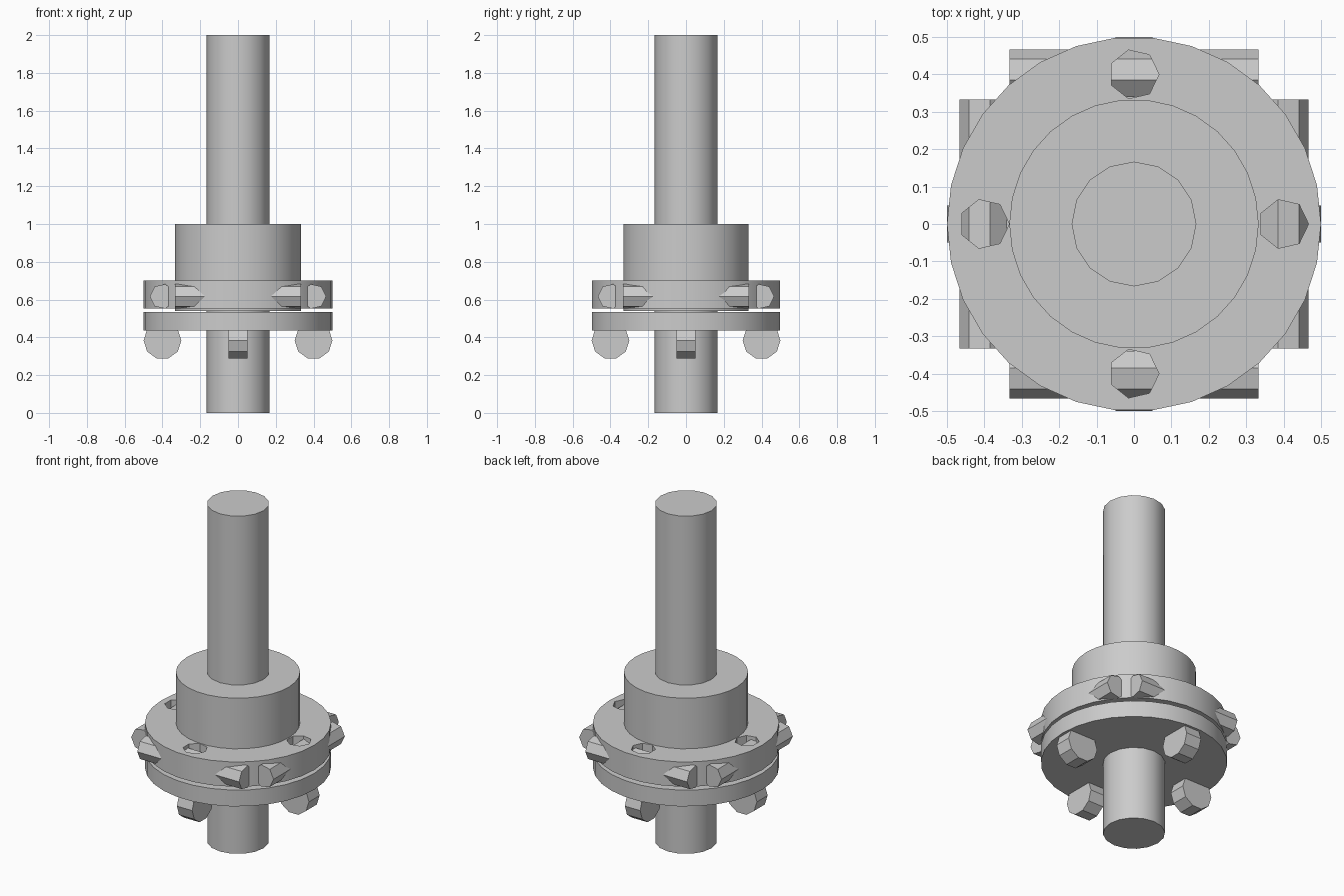
import bpy
from math import pi, radians
from mathutils import Matrix, Vector

cube = bpy.data.objects.get("Cube")
if cube:
    bpy.data.objects.remove(cube, do_unlink=True)

U = 1 / 30  # one design unit

steel = bpy.data.materials.new("plain grey")
steel.use_nodes = True
grey = (0.6, 0.6, 0.6, 1)
steel.diffuse_color = grey
steel.node_tree.nodes["Principled BSDF"].inputs["Base Color"].default_value = grey


def cylinder(name, sides, radius, length, centre, turn=Matrix()):
    """Cylinder along local z, with a corner on local +x, sizes in design units."""
    bpy.ops.mesh.primitive_cylinder_add(vertices=sides, radius=radius * U, depth=length * U)
    obj = bpy.context.object
    obj.name = obj.data.name = name
    obj.data.transform(Matrix.Rotation(-pi / 2, 4, 'Z'))
    # bring a corner onto +x whatever the side count
    first = obj.data.vertices[0].co
    angle = Vector((1, 0)).angle_signed(first.xy)
    obj.data.transform(Matrix.Rotation(angle, 4, 'Z'))
    obj.data.transform(Matrix.Translation(Vector(centre) * U) @ turn)
    obj.data.materials.append(steel)
    return obj


def smooth(obj):
    bpy.ops.object.select_all(action='DESELECT')
    obj.select_set(True)
    bpy.context.view_layer.objects.active = obj
    bpy.ops.object.shade_smooth_by_angle(angle=radians(30))


def upright(name, sides, radius, bottom, top):
    return cylinder(name, sides, radius, top - bottom, (0, 0, (bottom + top) / 2))


# Turned parts on the main axis
smooth(upright("shaft", 16, 5, 0, 60))
smooth(upright("hub", 30, 10, 16.2, 30))
smooth(upright("lower_disc", 30, 15, 13.1, 16))
ring = upright("upper_ring", 30, 15, 16.6, 21)

# Four upright holes through the ring
for x, y in ((12, 0), (0, 12), (-12, 0), (0, -12)):
    cutter = cylinder("hole_cutter", 7, 2, 8, (x, y, 18.8))
    cutter.hide_render = True
    cut = ring.modifiers.new("hole", 'BOOLEAN')
    cut.operation = 'DIFFERENCE'
    cut.solver = 'EXACT'
    cut.object = cutter
    bpy.context.view_layer.objects.active = ring
    bpy.ops.object.modifier_apply(modifier=cut.name)
    bpy.data.objects.remove(cutter, do_unlink=True)
smooth(ring)

# Tangential pins through the ring and rollers below the disc, on four sides
lay_down = Matrix.Rotation(pi / 2, 4, 'X')
for i, side in enumerate(("left", "back", "right", "front")):
    spin = Matrix.Rotation(i * pi / 2, 4, 'Z')
    pin = cylinder("pin_" + side, 7, 2, 20, (12, 0, 18.5), lay_down)
    roller = cylinder("roller_" + side, 10, 3, 3, (12, 0, 11.5), lay_down)
    for part in (pin, roller):
        part.data.transform(spin)
